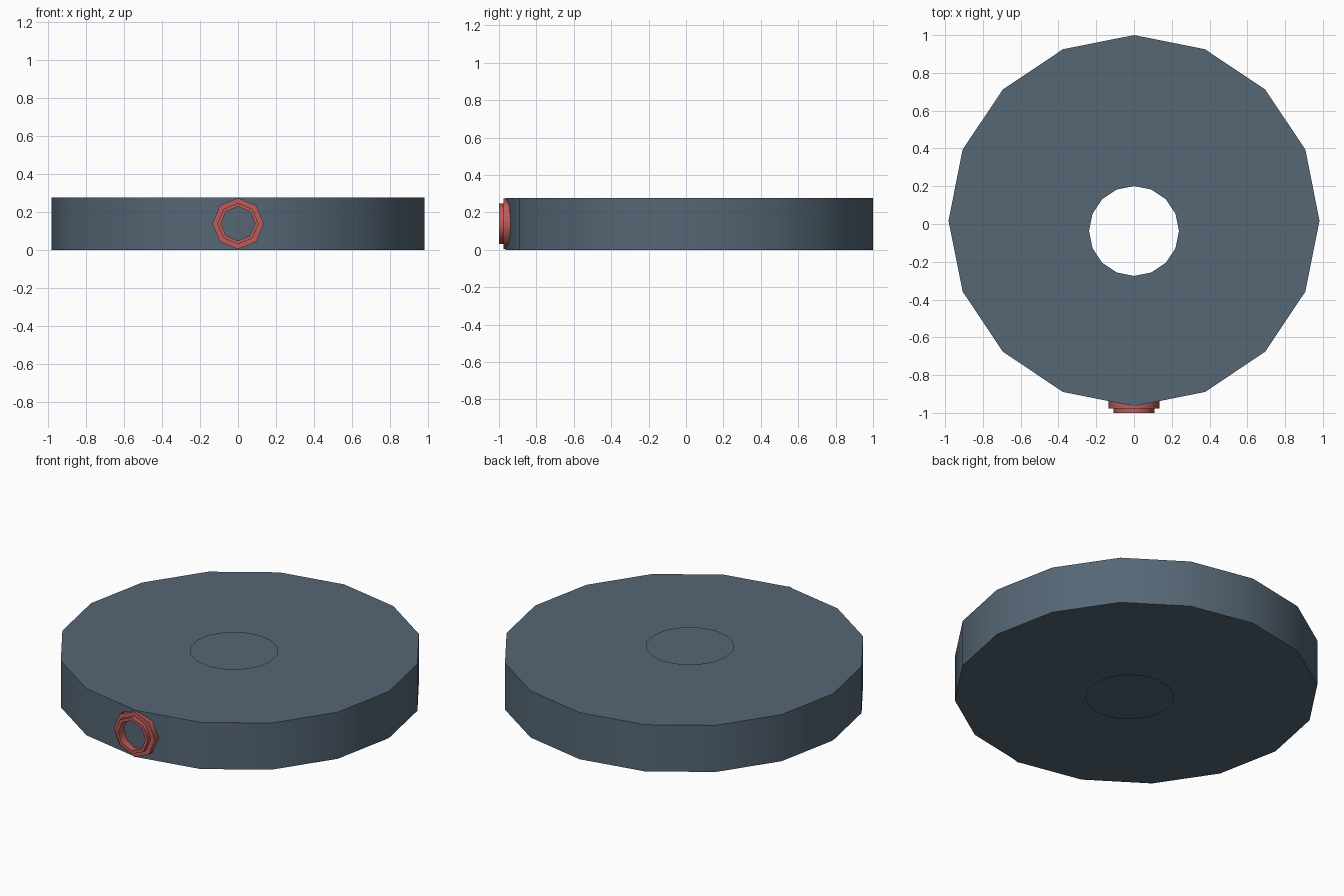
import bpy, bmesh, math

if "Cube" in bpy.data.objects:
    bpy.data.objects.remove(bpy.data.objects["Cube"])


def material(name, rgb):
    m = bpy.data.materials.new(name)
    m.diffuse_color = (*rgb, 1)
    m.use_nodes = True
    m.node_tree.nodes["Principled BSDF"].inputs["Base Color"].default_value = m.diffuse_color
    return m


slate = material("slate", (0.093, 0.136, 0.181))
red = material("dull red", (0.50, 0.107, 0.102))


def loft(name, loops, mat, angle, closed=False):
    """Join successive point loops with quads, then smooth by angle."""
    bm = bmesh.new()
    rings = [[bm.verts.new(p) for p in loop] for loop in loops]
    pairs = list(zip(rings, rings[1:]))
    if closed:
        pairs.append((rings[-1], rings[0]))
    for a, b in pairs:
        n = len(a)
        for i in range(n):
            j = (i + 1) % n
            bm.faces.new((a[i], a[j], b[j], b[i]))
    mesh = bpy.data.meshes.new(name)
    bm.to_mesh(mesh)
    bm.free()
    mesh.materials.append(mat)
    ob = bpy.data.objects.new(name, mesh)
    bpy.context.collection.objects.link(ob)
    bpy.ops.object.select_all(action='DESELECT')
    ob.select_set(True)
    bpy.context.view_layer.objects.active = ob
    bpy.ops.object.shade_smooth_by_angle(angle=math.radians(angle))
    return ob


def flat_circle(r, cy, z, n=16):
    return [(r * math.cos(math.tau * i / n), cy + r * math.sin(math.tau * i / n), z)
            for i in range(n)]


def upright_circle(r, y, cz=0.14, n=8):
    return [(r * math.cos(math.tau * i / n), y, cz + r * math.sin(math.tau * i / n))
            for i in range(n)]


# Hollow disc shell: the off-centre hole has no inner wall
R, CY, HOLE, HY, H = 0.982, 0.018, 0.238, -0.037, 0.278
loft("disc_shell", [flat_circle(HOLE, HY, 0), flat_circle(R, CY, 0),
                    flat_circle(R, CY, H), flat_circle(HOLE, HY, H)], slate, 30)

# Stepped octagonal ring on the front rim
profile = [(0.09, -0.93), (0.135, -0.93), (0.135, -0.976),
           (0.108, -0.976), (0.108, -1.0), (0.09, -1.0)]
ring = loft("front_ring", [upright_circle(r, y) for r, y in profile], red, 50, closed=True)

# Consistent outward normals on the closed ring
bm = bmesh.new()
bm.from_mesh(ring.data)
bmesh.ops.recalc_face_normals(bm, faces=bm.faces)
bm.to_mesh(ring.data)
bm.free()
